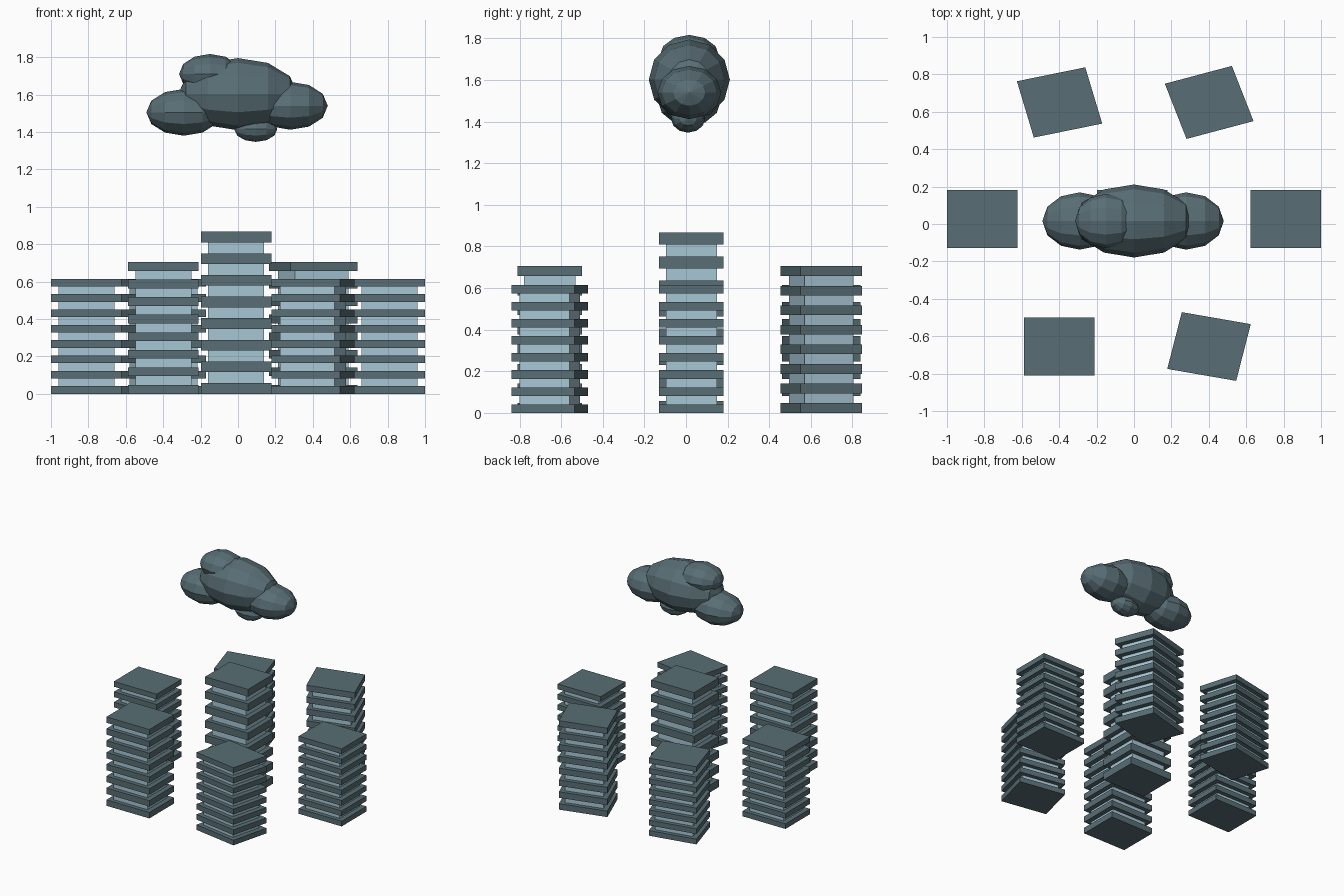
import bpy
import bmesh
from math import radians
from mathutils import Matrix, Vector

cube = bpy.data.objects.get("Cube")
if cube:
    bpy.data.objects.remove(cube, do_unlink=True)


def make_material(name, rgb):
    mat = bpy.data.materials.new(name)
    mat.use_nodes = True
    color = (*rgb, 1.0)
    mat.diffuse_color = color
    mat.node_tree.nodes["Principled BSDF"].inputs["Base Color"].default_value = color
    return mat


slate = make_material("slate grey", (0.098, 0.156, 0.178))
glass = make_material("pale blue glass", (0.39, 0.57, 0.665))


def make_object(name, bm, mat):
    mesh = bpy.data.meshes.new(name)
    bm.to_mesh(mesh)
    bm.free()
    mesh.materials.append(mat)
    obj = bpy.data.objects.new(name, mesh)
    bpy.context.collection.objects.link(obj)
    return obj


STRETCH = 1.215     # footprints are turned squares stretched along x
SLABS = 8
SLAB_HALF, GLASS_HALF = 0.155, 0.123


def add_box(bm, centre, half, z0, z1, angle):
    """Turned square box, stretched along x after turning."""
    matrix = (Matrix.Translation((*centre, (z0 + z1) / 2))
              @ Matrix.Diagonal((STRETCH, 1, 1, 1))
              @ Matrix.Rotation(radians(angle), 4, 'Z')
              @ Matrix.Diagonal((2 * half, 2 * half, z1 - z0, 1)))
    bmesh.ops.create_cube(bm, size=1, matrix=matrix)


def tower(name, x, y, height, angle=0):
    # floor slabs, evenly spaced, as thick as the gaps between them
    step = height / (SLABS - 0.5)
    bm = bmesh.new()
    for i in range(SLABS):
        add_box(bm, (x, y), SLAB_HALF, i * step, (i + 0.5) * step, angle)
    make_object(name + "_floor_slabs", bm, slate)
    # recessed glazed core
    bm = bmesh.new()
    add_box(bm, (x, y), GLASS_HALF, step * 0.25, height - step * 0.25, angle)
    make_object(name + "_glass_core", bm, glass)


tower("centre_tower", -0.01, 0.026, 0.867)
tower("left_tower", 0.811, 0.026, 0.615)
tower("right_tower", -0.811, 0.026, 0.615)
tower("front_right_tower", -0.399, -0.655, 0.705)
tower("front_left_tower", 0.401, -0.655, 0.615, -11.9)
tower("back_right_tower", -0.398, 0.65, 0.615, 13.9)
tower("back_left_tower", 0.402, 0.65, 0.705, 17.9)


def cloud_puff(name, centre, radii):
    # faceted ellipsoid with its poles along x
    bm = bmesh.new()
    matrix = (Matrix.Translation(Vector(centre))
              @ Matrix.Diagonal((*radii, 1))
              @ Matrix.Rotation(radians(90), 4, 'Y'))
    bmesh.ops.create_uvsphere(bm, u_segments=12, v_segments=6, radius=1, matrix=matrix)
    make_object(name, bm, slate)


cloud_puff("cloud_body", (0, 0.016, 1.602), (0.32, 0.195, 0.193))
cloud_puff("cloud_left_puff", (0.28, 0.016, 1.54), (0.2, 0.153, 0.128))
cloud_puff("cloud_right_puff", (-0.29, 0.016, 1.505), (0.2, 0.153, 0.125))
cloud_puff("cloud_top_puff", (-0.15, 0.016, 1.71), (0.165, 0.145, 0.107))
cloud_puff("cloud_bottom_puff", (0.095, 0.01, 1.415), (0.115, 0.082, 0.068))
